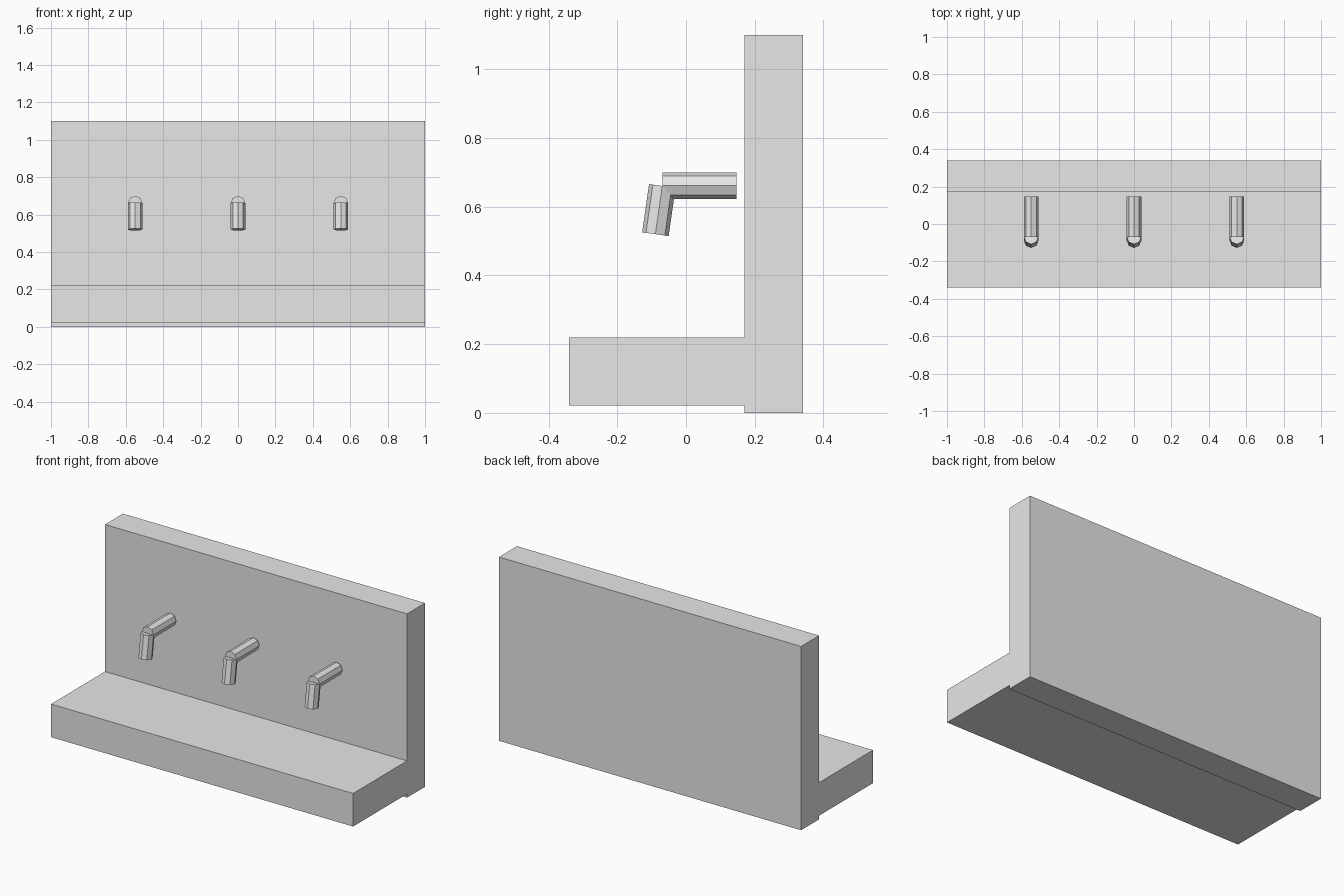
import bpy, bmesh
from mathutils import Vector

cube = bpy.data.objects.get("Cube")
if cube:
    bpy.data.objects.remove(cube, do_unlink=True)

GREY = (0.8, 0.8, 0.8, 1)
mat = bpy.data.materials.new("light_grey")
mat.use_nodes = True
mat.diffuse_color = GREY
mat.node_tree.nodes["Principled BSDF"].inputs["Base Color"].default_value = GREY


def add_object(name, bm):
    bmesh.ops.recalc_face_normals(bm, faces=bm.faces)
    mesh = bpy.data.meshes.new(name)
    bm.to_mesh(mesh)
    bm.free()
    mesh.materials.append(mat)
    obj = bpy.data.objects.new(name, mesh)
    bpy.context.collection.objects.link(obj)
    return obj


def add_rod(bm, start, end, radius=0.039):
    """Eight-sided rod between two points, with corners on its side axes."""
    start, end = Vector(start), Vector(end)
    axis = end - start
    rod = bmesh.ops.create_cone(bm, cap_ends=True, segments=8, radius1=radius,
                                radius2=radius, depth=axis.length)
    turn = Vector((0, 0, 1)).rotation_difference(axis).to_matrix()
    bmesh.ops.rotate(bm, verts=rod["verts"], matrix=turn)
    bmesh.ops.translate(bm, verts=rod["verts"], vec=(start + end) / 2)


# Upright wall and shelf: one L-shaped profile extruded along x
profile = [(-0.34, 0.022), (0.17, 0.022), (0.17, 0), (0.34, 0),
           (0.34, 1.1), (0.17, 1.1), (0.17, 0.22), (-0.34, 0.22)]
bm = bmesh.new()
side = bm.faces.new([bm.verts.new((-1, y, z)) for y, z in profile])
swept = bmesh.ops.extrude_face_region(bm, geom=[side], use_keep_orig=True)
moved = [v for v in swept["geom"] if isinstance(v, bmesh.types.BMVert)]
bmesh.ops.translate(bm, verts=moved, vec=(2, 0, 0))
add_object("wall_and_shelf", bm)

# Three bent hooks, each a level arm and a drooping tip
for label, x in (("right", -0.55), ("middle", 0), ("left", 0.55)):
    bm = bmesh.new()
    add_rod(bm, (x, 0.147, 0.661), (x, -0.069, 0.661))
    add_rod(bm, (x, -0.069, 0.66), (x, -0.089, 0.52))
    add_object(label + "_hook", bm)
